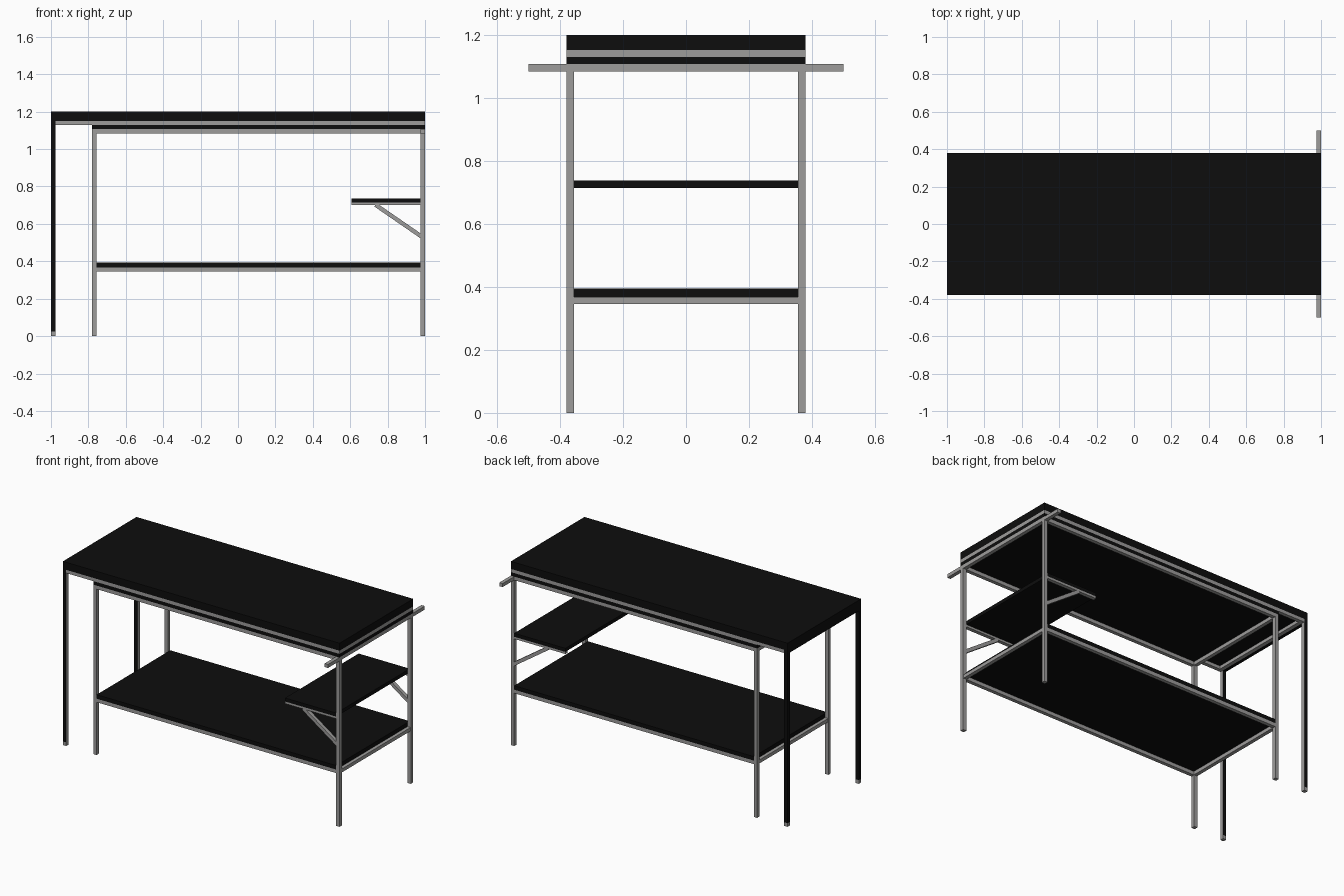
import bpy
import bmesh
from mathutils import Matrix, Vector

cube = bpy.data.objects.get("Cube")
if cube:
    bpy.data.objects.remove(cube, do_unlink=True)


def make_material(name, rgb):
    mat = bpy.data.materials.new(name)
    mat.use_nodes = True
    mat.diffuse_color = (*rgb, 1)
    node = next(n for n in mat.node_tree.nodes if n.type == 'BSDF_PRINCIPLED')
    node.inputs["Base Color"].default_value = (*rgb, 1)
    return mat


GREY = make_material("steel grey", (0.34, 0.335, 0.33))
BLACK = make_material("matte black", (0.004, 0.004, 0.004))

T = 0.024            # tube width
HALF_X, HALF_Y = 1.0, 0.38
FRAME_X = -0.78      # outer face of the inner pair of legs


def box(name, x, y, z, mat):
    """Axis-aligned box from (min, max) ranges."""
    bm = bmesh.new()
    bmesh.ops.create_cube(bm, size=1)
    for v in bm.verts:
        v.co = Vector(r[0] if c < 0 else r[1] for c, r in zip(v.co, (x, y, z)))
    mesh = bpy.data.meshes.new(name)
    bm.to_mesh(mesh)
    bm.free()
    mesh.materials.append(mat)
    obj = bpy.data.objects.new(name, mesh)
    bpy.context.collection.objects.link(obj)
    return obj


def grey_inside(obj):
    """Bare tube on the faces that look toward the middle of the table."""
    obj.data.materials.append(GREY)
    for face in obj.data.polygons:
        if face.normal.x > 0.5:
            face.material_index = 1


def side_range(side):
    return tuple(sorted((side * (HALF_Y - T), side * HALF_Y)))


def frame(name, x0, x1, z0, z1):
    """Rectangular tube frame: two long rails and two end rails."""
    for side, label in ((-1, "front"), (1, "back")):
        box(f"{name}_{label}_rail", (x0, x1), side_range(side), (z0, z1), GREY)
    inner = (-HALF_Y + T, HALF_Y - T)
    box(f"{name}_right_rail", (x0, x0 + T), inner, (z0, z1), GREY)
    box(f"{name}_left_rail", (x1 - T, x1), inner, (z0, z1), GREY)


FULL_Y = (-HALF_Y, HALF_Y)
IN_Y = (-HALF_Y + T, HALF_Y - T)

# Table top and the frame under it
box("table_top", (-HALF_X, HALF_X), FULL_Y, (1.151, 1.2), BLACK)
frame("top_frame", -HALF_X + T, HALF_X, 1.13, 1.151)
end_rail = box("top_end_rail", (-HALF_X, -HALF_X + T), IN_Y, (1.13, 1.151), BLACK)
grey_inside(end_rail)

# Fixed deck on the standing frame
box("under_deck", (FRAME_X, HALF_X), FULL_Y, (1.107, 1.13), BLACK)
frame("deck_frame", FRAME_X, HALF_X, 1.084, 1.107)

# Long handle bar across the left end
for side, label in ((-1, "front"), (1, "back")):
    y = tuple(sorted((side * HALF_Y, side * 0.5)))
    box(f"handle_{label}", (HALF_X - T, HALF_X), y, (1.084, 1.107), GREY)

# Lower shelf
box("lower_shelf", (FRAME_X + T, HALF_X - T), FULL_Y, (0.368, 0.394), BLACK)
frame("shelf_frame", FRAME_X + 0.002, HALF_X - 0.002, 0.345, 0.368)

# Side tray
box("tray", (0.606, HALF_X - T), FULL_Y, (0.714, 0.737), BLACK)

for side, label in ((-1, "front"), (1, "back")):
    y = side_range(side)
    # Standing frame legs
    box(f"{label}_right_leg", (FRAME_X, FRAME_X + T), y, (0, 1.084), GREY)
    box(f"{label}_left_leg", (HALF_X - T, HALF_X), y, (0, 1.084), GREY)

    # Outer legs with bare feet
    end_x = (-HALF_X, -HALF_X + T)
    box(f"{label}_outer_foot", end_x, y, (0, T), GREY)
    grey_inside(box(f"{label}_outer_leg", end_x, y, (T, 1.151), BLACK))

    # Tray arm and diagonal brace
    box(f"{label}_tray_arm", (0.606, HALF_X - T), y, (0.7, 0.714), GREY)
    start, end = Vector((0.735, 0, 0.702)), Vector((0.985, 0, 0.53))
    run = end - start
    brace = box(f"{label}_tray_brace", (0, run.length), y, (-0.011, 0.011), GREY)
    turn = run.to_track_quat('X', 'Z').to_matrix().to_4x4()
    brace.data.transform(Matrix.Translation(start) @ turn)
